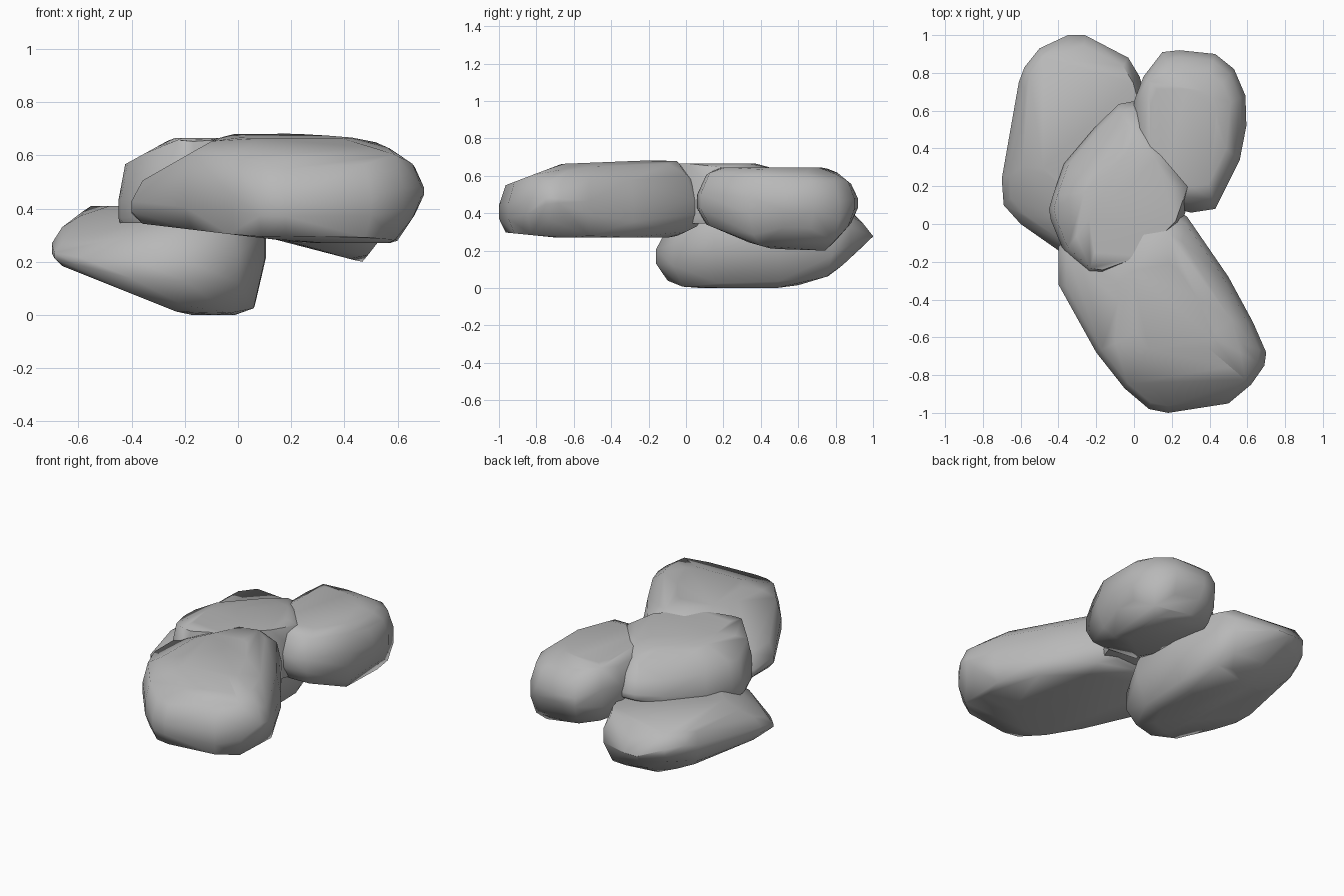
import bpy, bmesh, math
from mathutils import Vector

cube = bpy.data.objects.get("Cube")
if cube:
    bpy.data.objects.remove(cube, do_unlink=True)

grey = bpy.data.materials.new("stone_grey")
grey.use_nodes = True
colour = (0.48, 0.48, 0.48, 1)
grey.diffuse_color = colour
grey.node_tree.nodes["Principled BSDF"].inputs["Base Color"].default_value = colour


def stone(name, outline, lower, upper, top_inset=0.9, base_inset=0.9, band=(0.3, 0.65)):
    """Convex boulder: plan outline capped by sloping planes z = a + b*x + c*y."""
    centre = sum((Vector(p) for p in outline), Vector((0, 0))) / len(outline)

    def floor(p):
        return max(a + b * p.x + c * p.y for a, b, c in lower)

    def roof(p):
        return min(a + b * p.x + c * p.y for a, b, c in upper)

    bm = bmesh.new()
    for corner in outline:
        edge = Vector(corner)
        # Side band along the widest outline
        lo, hi = sorted((floor(edge), roof(edge)))
        for t in band:
            bm.verts.new((edge.x, edge.y, lo + (hi - lo) * t))
        # Rounded top and underside
        for k in (1, 0.8, 0.5):
            p = centre.lerp(edge, top_inset * k)
            bm.verts.new((p.x, p.y, roof(p)))
            p = centre.lerp(edge, base_inset * k)
            bm.verts.new((p.x, p.y, floor(p)))
    hull = bmesh.ops.convex_hull(bm, input=bm.verts[:])
    loose = {g for g in hull["geom_interior"] + hull["geom_unused"]
             if isinstance(g, bmesh.types.BMVert)}
    bmesh.ops.delete(bm, geom=list(loose), context="VERTS")
    bmesh.ops.dissolve_limit(bm, angle_limit=math.radians(2),
                             verts=bm.verts[:], edges=bm.edges[:])
    bmesh.ops.recalc_face_normals(bm, faces=bm.faces[:])
    mesh = bpy.data.meshes.new(name)
    bm.to_mesh(mesh)
    bm.free()
    mesh.materials.append(grey)
    obj = bpy.data.objects.new(name, mesh)
    bpy.context.collection.objects.link(obj)
    bpy.ops.object.select_all(action="DESELECT")
    obj.select_set(True)
    bpy.context.view_layer.objects.active = obj
    bpy.ops.object.shade_smooth_by_angle(angle=math.radians(60))


# Long upper boulder at the front
stone("front_stone",
      [(-.4, -.12), (-.4, -.32), (-.2, -.68), (-.05, -.87), (.08, -.98), (.18, -1),
       (.5, -.95), (.62, -.85), (.69, -.75), (.7, -.68), (.63, -.52), (.5, -.28),
       (.28, .04), (.18, .1), (0, .09), (-.25, .02)],
      [(.27, 0, 0), (.3, -.12, 0), (.2, 0, -.1), (.3, 0, .5), (-.62, 1.5, 0)],
      [(.69, 0, .04), (.71, .57, 0), (.916, 0, .38), (.877, -.44, 0), (1.44, -1.33, 0),
       (.59, .57, -.82), (.62, 0, -1.2), (.84, -.86, -.5)],
      .93, .93, (.3, .6))

# Low boulder resting on the ground
stone("ground_stone",
      [(-.7, .24), (-.69, .1), (-.6, 0), (-.4, -.14), (-.2, -.16), (0, -.07), (.1, .15),
       (.105, .5), (.03, .78), (-.03, .88), (-.26, 1), (-.35, 1), (-.5, .93),
       (-.58, .83), (-.61, .75)],
      [(0, 0, 0), (-.08, -.4, 0), (-.165, 0, .3), (-.657, 0, .93), (0, 0, -.4),
       (-.11, 2.3, 0), (-.45, -.5, .5)],
      [(.41, 0, 0), (.78, .67, 0), (1.5, 0, -1.22), (.38, 0, .6), (.49, .4, .4)])

# Rounded boulder at the back
stone("back_stone",
      [(0, .65), (.05, .78), (.15, .91), (.24, .92), (.43, .9), (.53, .82), (.59, .68),
       (.595, .52), (.56, .34), (.43, .08), (.3, .06), (.1, .12), (0, .35)],
      [(.2, 0, 0), (.385, 0, -.42), (.32, -.26, 0), (-.66, 0, 1.14), (-.4, 1.28, 0)],
      [(.645, 0, 0), (1.05, -.85, 0), (1.28, 0, -.82), (.6, .5, 0), (.54, 0, .6),
       (1.04, -.36, -.36)])

# Small boulder wedged between the others
stone("middle_stone",
      [(-.45, .08), (-.44, .02), (-.37, -.15), (-.24, -.27), (-.17, -.28), (.05, -.2),
       (.25, 0), (.32, .2), (.2, .4), (.06, .6), (0, .65), (-.08, .635), (-.2, .52),
       (-.37, .32), (-.43, .15)],
      [(.345, 0, 0), (.2, 0, .35)],
      [(.665, 0, 0), (.8, .55, 0), (1, 0, -.75), (.86, -.48, -.4), (.75, 0, .4),
       (.875, .5, -.5)],
      .92, .98, (.1, .4))
